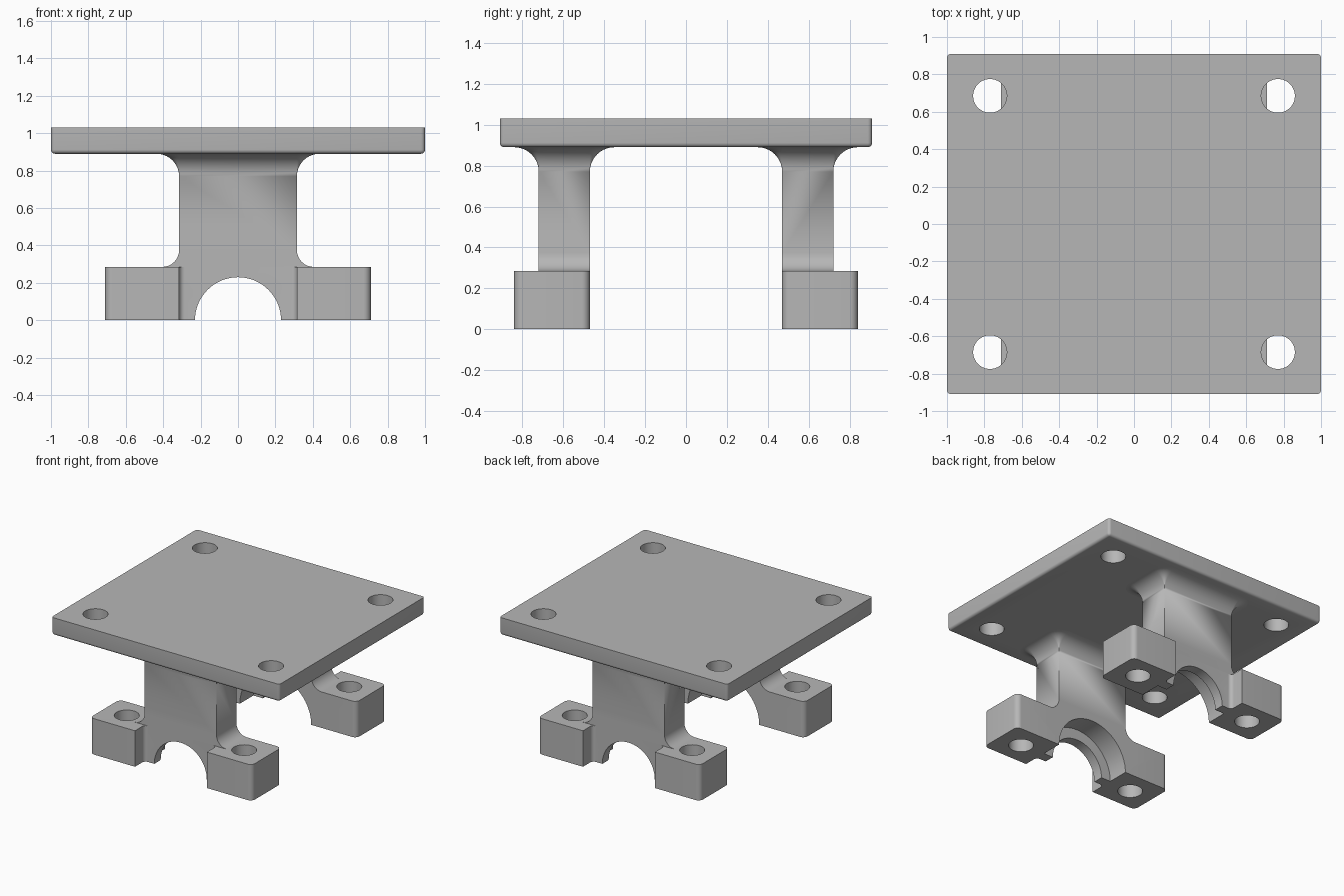
import bpy, bmesh, math
from mathutils import Vector

default = bpy.data.objects.get("Cube")
if default:
    bpy.data.objects.remove(default, do_unlink=True)

grey = bpy.data.materials.new("plain grey")
grey.use_nodes = True
COLOR = (0.47, 0.47, 0.47, 1)
grey.diffuse_color = COLOR
grey.node_tree.nodes["Principled BSDF"].inputs["Base Color"].default_value = COLOR

# Main dimensions
PLATE_X, PLATE_Y, PLATE_LOW, PLATE_TOP = 1.0, 0.91, 0.89, 1.03
COL_X, COL_IN, COL_OUT = 0.315, 0.47, 0.72
FOOT_X, FOOT_OUT, FOOT_TOP = 0.71, 0.84, 0.285
FLARE = 0.12


def make(name, bm):
    bmesh.ops.recalc_face_normals(bm, faces=bm.faces[:])
    mesh = bpy.data.meshes.new(name)
    bm.to_mesh(mesh)
    bm.free()
    mesh.materials.append(grey)
    ob = bpy.data.objects.new(name, mesh)
    bpy.context.collection.objects.link(ob)
    return ob


def prism(name, points, offset):
    """Extrude a closed outline of 3D points by an offset."""
    bm = bmesh.new()
    face = bm.faces.new([bm.verts.new(p) for p in points])
    out = bmesh.ops.extrude_face_region(bm, geom=[face])
    verts = [g for g in out["geom"] if isinstance(g, bmesh.types.BMVert)]
    bmesh.ops.translate(bm, vec=Vector(offset), verts=verts)
    return make(name, bm)


def arc(cx, cy, r, start, end, n=8):
    angles = [math.radians(start + (end - start) * i / n) for i in range(n + 1)]
    return [(cx + r * math.cos(a), cy + r * math.sin(a)) for a in angles]


def mirrored(half):
    """Close an outline by mirroring its +x half."""
    return half + [(-x, y) for x, y in reversed(half)]


def cylinder(name, r, centre, depth, axis="Z"):
    turn = (math.pi / 2, 0, 0) if axis == "Y" else (0, 0, 0)
    bpy.ops.mesh.primitive_cylinder_add(vertices=64, radius=r, depth=depth,
                                        location=centre, rotation=turn)
    ob = bpy.context.object
    ob.name = name
    ob.hide_render = True
    ob.data.materials.append(grey)
    return ob


def combine(target, other, operation):
    mod = target.modifiers.new("combine", "BOOLEAN")
    mod.operation, mod.solver, mod.object = operation, "EXACT", other
    activate(target)
    bpy.ops.object.modifier_apply(modifier=mod.name)
    bpy.data.objects.remove(other, do_unlink=True)


def activate(ob):
    bpy.ops.object.select_all(action="DESELECT")
    ob.select_set(True)
    bpy.context.view_layer.objects.active = ob


def smooth(ob):
    activate(ob)
    bpy.ops.object.shade_smooth_by_angle(angle=math.radians(30))


def flare(side):
    """Concave fillet that widens the column into the plate."""
    bm = bmesh.new()
    cy, hy = side * (COL_IN + COL_OUT) / 2, (COL_OUT - COL_IN) / 2
    steps = [math.radians(90 * i / 10) for i in range(11)]
    levels = [(FLARE * (1 - math.cos(a)), PLATE_LOW - FLARE + FLARE * math.sin(a))
              for a in steps]
    levels.append((FLARE, PLATE_LOW + 0.03))
    rings = []
    for d, z in levels:
        ring = []
        for k, (sx, sy) in enumerate([(1, 1), (-1, 1), (-1, -1), (1, -1)]):
            ring += arc(sx * COL_X, cy + sy * hy, d, 90 * k, 90 * k + 90, 6)
        rings.append([bm.verts.new((x, y, z)) for x, y in ring])
    n = len(rings[0])
    for low, high in zip(rings, rings[1:]):
        for i in range(n):
            j = (i + 1) % n
            bm.faces.new([low[i], low[j], high[j], high[i]])
    bm.faces.new(rings[0])
    bm.faces.new(rings[-1])
    bmesh.ops.remove_doubles(bm, verts=bm.verts[:], dist=0.00005)
    return make("flare", bm)


def build_leg(name, side):
    # Foot outline: rounded outer corners, filleted notch in front of the column
    r, f = 0.04, 0.03
    half = (arc(FOOT_X - r, COL_IN + r, r, -90, 0)
            + arc(FOOT_X - r, FOOT_OUT - r, r, 0, 90)
            + [(COL_X, FOOT_OUT)]
            + arc(COL_X - f, COL_OUT + f, f, 0, -90))
    leg = prism(name, [(x, side * y, 0) for x, y in mirrored(half)], (0, 0, FOOT_TOP))

    # Column with fillets running down onto the feet
    q = 0.09
    half = ([(COL_X + q, 0.1)]
            + arc(COL_X + q, FOOT_TOP + q, q, 270, 180)
            + [(COL_X, PLATE_LOW - FLARE)])
    column = prism("column", [(x, side * COL_IN, z) for x, z in mirrored(half)],
                   (0, side * (COL_OUT - COL_IN), 0))
    combine(leg, column, "UNION")
    combine(leg, flare(side), "UNION")

    # Half-round bore with a wider seat on the inner side
    combine(leg, cylinder("bore", 0.23, (0, side * 0.6, 0), 0.8, "Y"), "DIFFERENCE")
    combine(leg, cylinder("seat", 0.313, (0, side * 0.44, 0), 0.4, "Y"), "DIFFERENCE")

    # Foot bolt holes
    for sx in (-1, 1):
        hole = cylinder("bolt_hole", 0.09, (sx * 0.515, side * 0.658, 0.1), 0.6)
        combine(leg, hole, "DIFFERENCE")
    smooth(leg)


# Top plate: sharp top rim, rounded upright and bottom edges
bm = bmesh.new()
bmesh.ops.create_cube(bm, size=1)
for v in bm.verts:
    v.co = (v.co.x * 2 * PLATE_X, v.co.y * 2 * PLATE_Y,
            PLATE_TOP if v.co.z > 0 else PLATE_LOW)
edges = [e for e in bm.edges if min(v.co.z for v in e.verts) < PLATE_TOP - 0.01]
bmesh.ops.bevel(bm, geom=edges, offset=0.022, segments=5, profile=0.5, affect="EDGES")
plate = make("top_plate", bm)
for sx in (-1, 1):
    for sy in (-1, 1):
        hole = cylinder("plate_hole", 0.09, (sx * 0.77, sy * 0.685, 0.96), 0.6)
        combine(plate, hole, "DIFFERENCE")
smooth(plate)

build_leg("front_leg", -1)
build_leg("back_leg", 1)
